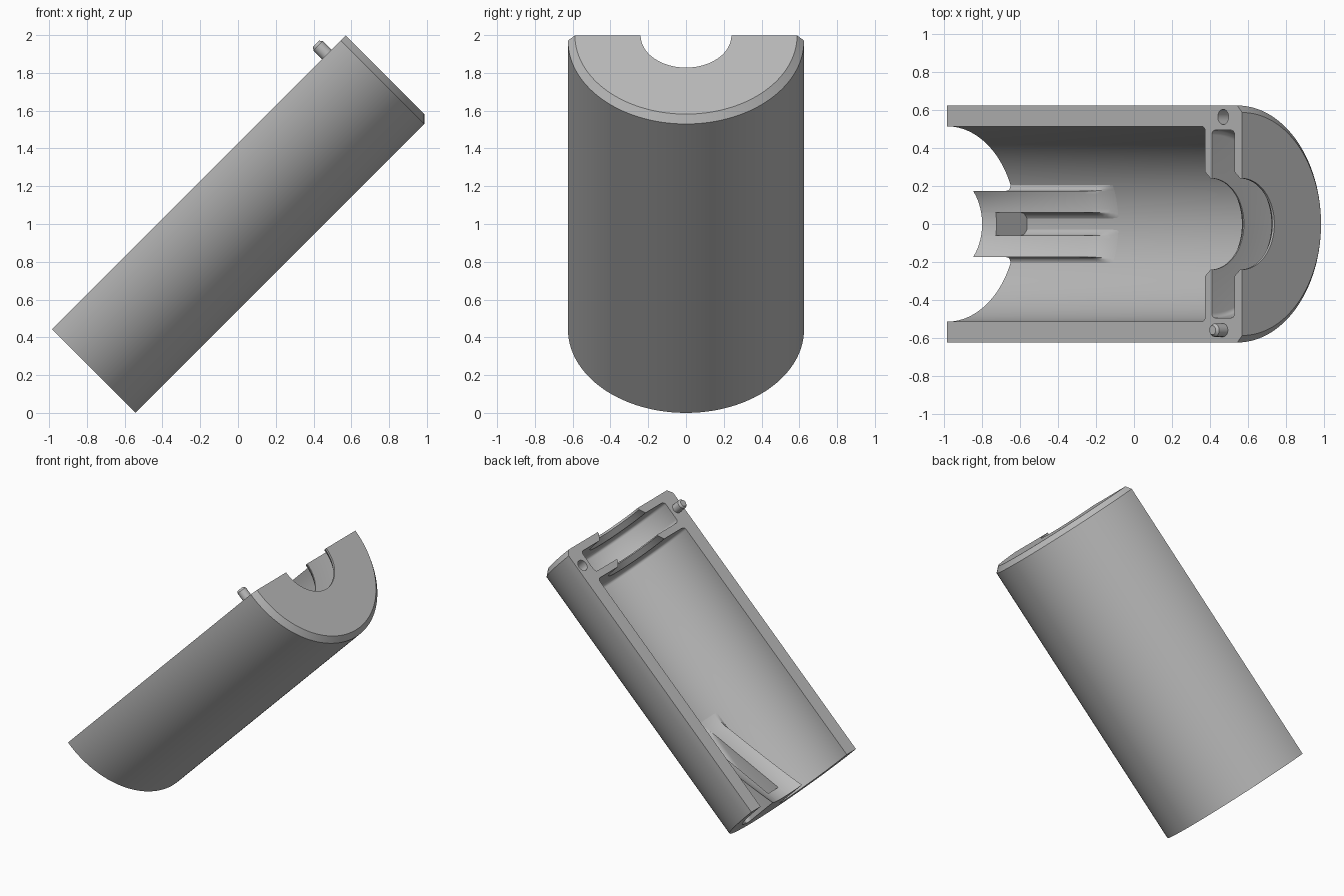
import bpy, bmesh
from math import sin, cos, pi, sqrt, radians
from mathutils import Matrix, Vector

cube = bpy.data.objects.get("Cube")
if cube:
    bpy.data.objects.remove(cube)

LENGTH, OUTER, BORE, MOUTH = 2.2, 0.625, 0.515, 0.24
S = sqrt(0.5)
# Local frame: x along the tube, y across, z out of the split face; tilted 45 degrees
TILT = Matrix(((S, 0, -S, -0.985), (0, 1, 0, 0), (S, 0, S, 0.442), (0, 0, 0, 1)))

grey = bpy.data.materials.new("plain grey")
grey.use_nodes = True
grey.diffuse_color = (0.5, 0.5, 0.5, 1)
grey.node_tree.nodes["Principled BSDF"].inputs["Base Color"].default_value = (0.5, 0.5, 0.5, 1)


def finish(name, bm):
    bmesh.ops.recalc_face_normals(bm, faces=bm.faces)
    bm.transform(TILT)
    mesh = bpy.data.meshes.new(name)
    bm.to_mesh(mesh)
    bm.free()
    mesh.materials.append(grey)
    obj = bpy.data.objects.new(name, mesh)
    bpy.context.collection.objects.link(obj)
    return obj


def smooth(obj):
    bpy.ops.object.select_all(action="DESELECT")
    bpy.context.view_layer.objects.active = obj
    obj.select_set(True)
    bpy.ops.object.shade_smooth_by_angle(angle=radians(30))


def loft(name, rings):
    """Skin a list of closed rings and cap both ends."""
    bm = bmesh.new()
    loops = [[bm.verts.new(p) for p in ring] for ring in rings]
    n = len(loops[0])
    for r0, r1 in zip(loops, loops[1:]):
        for i in range(n):
            j = (i + 1) % n
            bm.faces.new((r0[i], r0[j], r1[j], r1[i]))
    bm.faces.new(loops[0])
    bm.faces.new(loops[-1])
    return finish(name, bm)


def rounded(cx, cr, rad, start, steps=5):
    """Quarter-round corner in (along, radius) space, turning clockwise."""
    angles = [start - pi / 2 * i / steps for i in range(steps + 1)]
    return [(cx + rad * cos(t), cr + rad * sin(t)) for t in angles]


def cylinder(name, along, y, rings, sides=32):
    """Upright round post from (height, radius) rings."""
    return loft(name, [[(along + r * cos(2 * pi * i / sides), y + r * sin(2 * pi * i / sides), h)
                        for i in range(sides)] for h, r in rings])


# Half shell: bore, ring groove and neck opening swept half a turn
F = 0.025
WALL, G0, G1 = 1.923, 1.973, 2.143
profile = [(0, BORE)]
profile += rounded(WALL - F, BORE - F, F, pi / 2)
profile += [(WALL, MOUTH + 0.035), (G0 - 0.008, MOUTH), (G0, MOUTH)]
profile += rounded(G0 + F, 0.495 - F, F, pi)
profile += rounded(G1 - F, 0.495 - F, F, pi / 2)
profile += [(G1, MOUTH + 0.035), (G1 + 0.042, MOUTH), (LENGTH, MOUTH),
            (LENGTH, OUTER - 0.037), (LENGTH - 0.037, OUTER), (0, OUTER)]
STEPS = 72
shell = loft("half_shell", [[(a, r * cos(pi * k / STEPS), -r * sin(pi * k / STEPS))
                             for a, r in profile] for k in range(STEPS + 1)])

# Alignment socket cut into the split face
PIN_A, PIN_Y = (G0 + G1) / 2, 0.565
cutter = cylinder("socket_cutter", PIN_A, PIN_Y, [(-0.1, 0.04), (0.05, 0.04)])
cutter.hide_render = True
cut = shell.modifiers.new("socket", "BOOLEAN")
cut.operation, cut.solver, cut.object = "DIFFERENCE", "EXACT", cutter
bpy.context.view_layer.objects.active = shell
bpy.ops.object.modifier_apply(modifier=cut.name)
bpy.data.objects.remove(cutter)
smooth(shell)

# Alignment pin on the other side
smooth(cylinder("alignment_pin", PIN_A, -PIN_Y + 0.005,
                [(-0.02, 0.035), (0.065, 0.035), (0.08, 0.024)]))


# Ramp inside the open end: two rails with filleted feet, and a bridge at the mouth
def ramp_radius(a):
    line = 0.26 + 0.345 * a
    t = max(0.0, (a - 0.62) / 0.19)
    return line if t == 0 else 0.474 + (BORE + 0.003 - 0.474) * (1 - (1 - t) ** 2)


def section(a, pts):
    """Ring from (y, radius) points on top, closed by an underside hidden in the shell."""
    top = ramp_radius(a)
    upper = [(y, max(r, top)) for y, r in pts]
    under = [(y, BORE + 0.03) for y, r in reversed(pts)]
    return [(a, y, -sqrt(r * r - y * y)) for y, r in upper + under]


FOOT = [(0.035, BORE + 0.002), (0.023, 0.511), (0.01, 0.501), (0.003, 0.49), (0, 0.475)]
INNER, EDGE = 0.06, 0.175
rail = [(INNER - d, r) for d, r in FOOT]
rail += [(INNER + (EDGE - INNER) * i / 6, 0) for i in range(7)]
rail += [(EDGE + d, r) for d, r in reversed(FOOT)]
stations = [0.81 * i / 26 for i in range(27)]
for side, label in ((1, "back"), (-1, "front")):
    smooth(loft(label + "_ramp_rail", [section(a, [(side * y, r) for y, r in rail]) for a in stations]))

bridge = [(INNER * i / 4, 0) for i in range(-4, 5)]
smooth(loft("ramp_bridge", [section(a, bridge) for a in (0, 0.04, 0.08)]))
